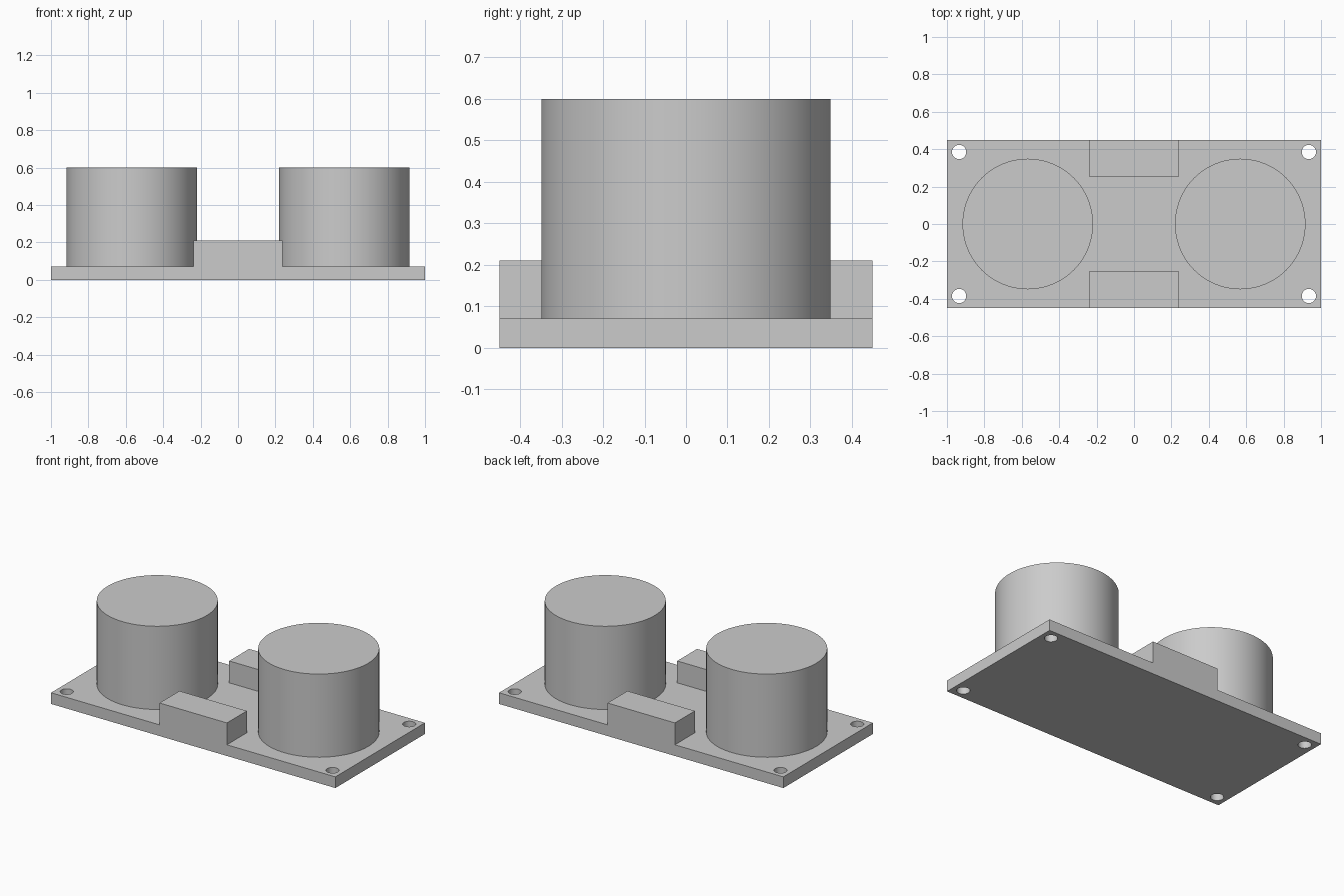
import bpy
import math

default_cube = bpy.data.objects.get("Cube")
if default_cube:
    bpy.data.objects.remove(default_cube, do_unlink=True)

BOARD_TOP = 0.071

grey = bpy.data.materials.new("plain_grey")
grey.use_nodes = True
COLOUR = (0.6, 0.6, 0.6, 1)
grey.diffuse_color = COLOUR
grey.node_tree.nodes["Principled BSDF"].inputs["Base Color"].default_value = COLOUR


def finish(name):
    obj = bpy.context.object
    obj.name = name
    obj.data.materials.append(grey)
    return obj


def box(name, low, high):
    centre = [(a + b) / 2 for a, b in zip(low, high)]
    bpy.ops.mesh.primitive_cube_add(size=1, location=centre)
    bpy.context.object.scale = [b - a for a, b in zip(low, high)]
    bpy.ops.object.transform_apply(location=True, rotation=False, scale=True)
    return finish(name)


def cylinder(name, x, y, radius, bottom, top, sides):
    bpy.ops.mesh.primitive_cylinder_add(
        vertices=sides, radius=radius, depth=top - bottom,
        location=(x, y, (bottom + top) / 2))
    return finish(name)


def combine(target, tool, operation):
    bpy.ops.object.select_all(action="DESELECT")
    bpy.context.view_layer.objects.active = target
    target.select_set(True)
    mod = target.modifiers.new(operation.title(), "BOOLEAN")
    mod.operation = operation
    mod.solver = "EXACT"
    mod.object = tool
    bpy.ops.object.modifier_apply(modifier=mod.name)
    bpy.data.objects.remove(tool, do_unlink=True)


def smooth(obj):
    bpy.ops.object.select_all(action="DESELECT")
    bpy.context.view_layer.objects.active = obj
    obj.select_set(True)
    bpy.ops.object.shade_smooth_by_angle(angle=math.radians(30))


# Circuit board with a raised connector block flush with each long edge
board = box("board", (-1, -0.45, 0), (1, 0.45, BOARD_TOP))
for near, far in ((-0.45, -0.25), (0.25, 0.45)):
    block = box("connector_block", (-0.237, near, 0), (0.237, far, 0.21))
    combine(board, block, "UNION")

# Corner mounting holes
for x in (-0.935, 0.935):
    for y in (-0.385, 0.385):
        combine(board, cylinder("hole_cutter", x, y, 0.038, -0.1, 0.2, 48),
                "DIFFERENCE")
smooth(board)

# Pair of upright sensor drums
for side, x in (("right", -0.568), ("left", 0.568)):
    smooth(cylinder(side + "_drum", x, 0, 0.349, BOARD_TOP, 0.6, 80))
